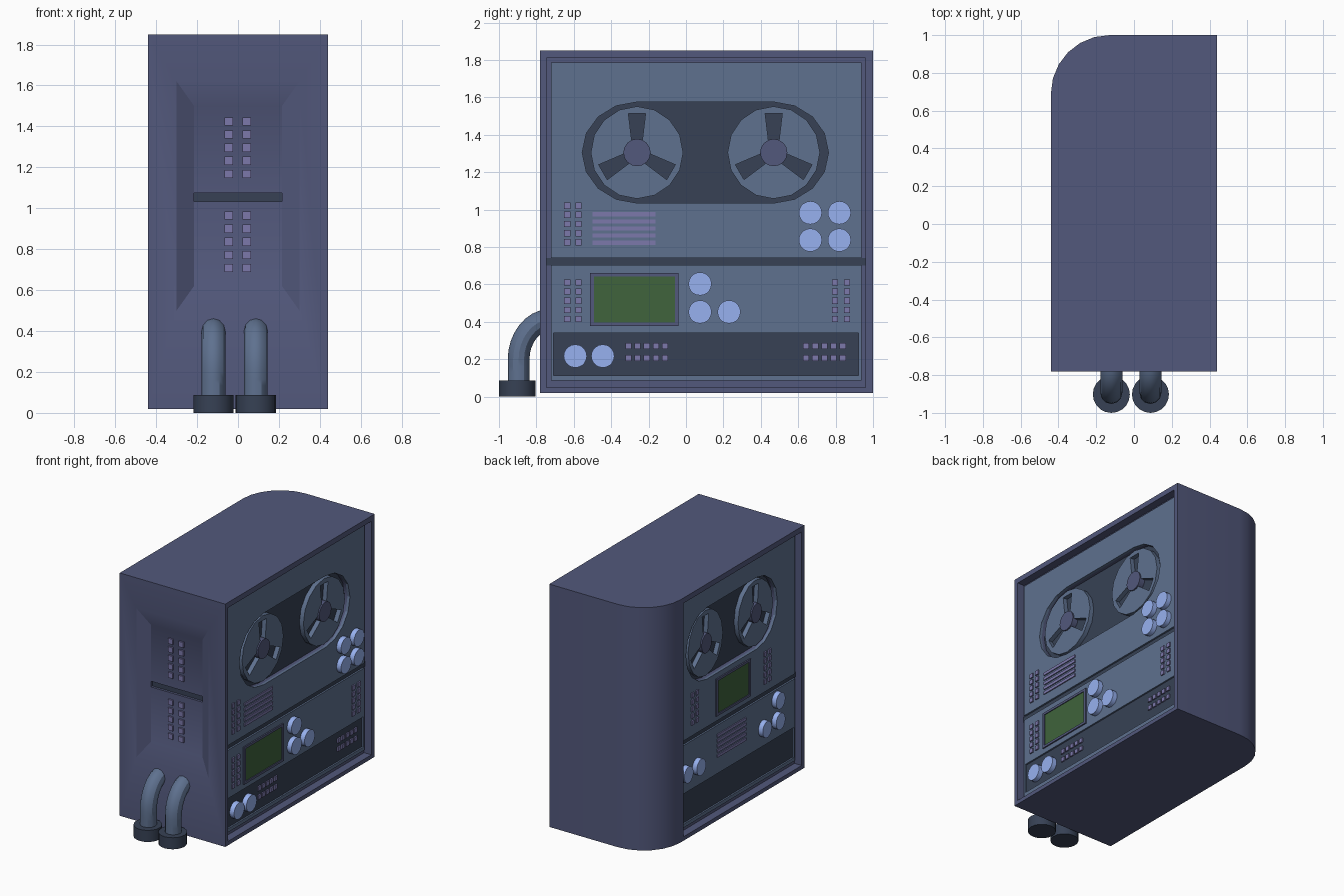
import bpy, bmesh, math
from mathutils import Vector

if "Cube" in bpy.data.objects:
    bpy.data.objects.remove(bpy.data.objects["Cube"])


def material(name, rgb):
    m = bpy.data.materials.new(name)
    m.diffuse_color = (*rgb, 1)
    m.use_nodes = True
    m.node_tree.nodes["Principled BSDF"].inputs["Base Color"].default_value = m.diffuse_color
    return m


BODY = material("body_violet", (.085, .098, .2))
PANEL = material("panel_blue", (.113, .165, .275))
DARK = material("dark_slate", (.038, .053, .09))
KNOB = material("knob_blue", (.31, .44, .87))
BUTTON = material("button_lilac", (.2, .19, .41))
SCREEN = material("screen_green", (.05, .125, .045))


# Face frames: (u, v, depth below the face) -> world
def right(u, v, d): return Vector((.44 - d, u, v))
def left(u, v, d): return Vector((-.44 + d, u, v))
def front(u, v, d): return Vector((u, -.78 + d, v))
def top(u, v, d): return Vector((u, v, 1.85 - d))


def add_prism(bm, frame, pts, d0, d1, pts1=None):
    a = [bm.verts.new(frame(u, v, d0)) for u, v in pts]
    b = [bm.verts.new(frame(u, v, d1)) for u, v in (pts1 or pts)]
    n = len(a)
    bm.faces.new(a)
    bm.faces.new(b[::-1])
    for i in range(n):
        bm.faces.new((a[i], b[i], b[(i + 1) % n], a[(i + 1) % n]))


def finish(name, bm, mat):
    bmesh.ops.recalc_face_normals(bm, faces=bm.faces)
    me = bpy.data.meshes.new(name)
    bm.to_mesh(me)
    bm.free()
    ob = bpy.data.objects.new(name, me)
    bpy.context.collection.objects.link(ob)
    if mat:
        me.materials.append(mat)
    return ob


def prisms(name, frame, outlines, d0, d1, mat=None, pts1=None):
    bm = bmesh.new()
    for pts in outlines:
        add_prism(bm, frame, pts, d0, d1, pts1)
    return finish(name, bm, mat)


def select(ob):
    bpy.ops.object.select_all(action='DESELECT')
    bpy.context.view_layer.objects.active = ob
    ob.select_set(True)


def cut(ob, cutter, keep=False):
    m = ob.modifiers.new("cut", 'BOOLEAN')
    m.operation, m.solver, m.object = 'DIFFERENCE', 'EXACT', cutter
    select(ob)
    bpy.ops.object.modifier_apply(modifier=m.name)
    if not keep:
        bpy.data.objects.remove(cutter)


def smooth(ob):
    select(ob)
    bpy.ops.object.shade_smooth_by_angle(angle=math.radians(30))


def rect(u0, u1, v0, v1):
    return [(u0, v0), (u1, v0), (u1, v1), (u0, v1)]


def ellipse(u, v, ru, rv, n=16):
    return [(u + ru * math.cos(2 * math.pi * i / n), v + rv * math.sin(2 * math.pi * i / n)) for i in range(n)]


def slot(ua, ub, v, ru, rv, n=8):
    arc = [math.pi * (i / n - .5) for i in range(n + 1)]
    return ([(ub + ru * math.cos(t), v + rv * math.sin(t)) for t in arc]
            + [(ua - ru * math.cos(t), v - rv * math.sin(t)) for t in arc])


def grid(u, v, nu, nv, du, dv, su, sv):
    return [rect(u + i * du - su, u + i * du + su, v + j * dv - sv, v + j * dv + sv)
            for i in range(nu) for j in range(nv)]


# Cabinet with one rounded vertical corner
corner = [(-.13 - .31 * math.sin(i * math.pi / 12), .69 + .31 * math.cos(i * math.pi / 12)) for i in range(7)]
cabinet = prisms("cabinet", top, [[(.44, -.78), (.44, 1)] + corner + [(-.44, -.78)]], 0, 1.83, BODY)


def reel_side(side, frame, u0, u1, ua, ub, vc, k):
    """Recess, two panels and a pair of reels; k squeezes the reels along the wall."""
    cut(cabinet, prisms("cutter", frame, [rect(u0, u1, .05, 1.81)], -.05, .06))
    opening = slot(ua, ub, vc, .293 * k, .27)
    upper = prisms(side + "_upper_panel", frame, [rect(u0 + .022, u1 - .022, .74, 1.787)], .04, .06, PANEL)
    lower = prisms(side + "_lower_panel", frame, [rect(u0 + .022, u1 - .022, .085, .704)], .04, .06, PANEL)
    slot_cutter = prisms("cutter", frame, [opening], -.05, .095)
    cut(cabinet, slot_cutter, True)
    cut(upper, slot_cutter)
    prisms(side + "_reel_bay_floor", frame, [opening], .085, .097, DARK)
    # recessed dark strip and divider
    strip = rect(u0 + .036, u1 - .038, .112, .34)
    cut(lower, prisms("cutter", frame, [strip], 0, .1))
    prisms(side + "_dark_strip", frame, [strip], .052, .062, DARK)
    prisms(side + "_divider", frame, [rect(u0, u1, .702, .742)], .053, .062, DARK)
    # reels with three windows and a hub
    windows = []
    for u in (ua, ub):
        for a in (90, 210, 330):
            c, s = math.cos(math.radians(a)), math.sin(math.radians(a))
            windows.append([(u + k * (r * c - w * s), vc + r * s + w * c)
                            for r, w in ((.06, .028), (.21, .046), (.21, -.046), (.06, -.028))])
    reels = prisms(side + "_reels", frame, [ellipse(u, vc, .247 * k, .247) for u in (ua, ub)], .05, .084, PANEL)
    cut(reels, prisms("cutter", frame, windows, .02, .11))
    smooth(reels)
    smooth(prisms(side + "_reel_hubs", frame, [ellipse(u, vc, .073 * k, .073) for u in (ua, ub)], .04, .086, BODY))


def knobs(name, frame, places, k=1, d=.04):
    smooth(prisms(name, frame, [ellipse(u, v, .062 * k, .062, 20) for u, v in places], d - .037, d + .005, KNOB))


def display(side, frame, u0, u1, v0, v1):
    surround = prisms(side + "_screen_surround", frame, [rect(u0, u1, v0, v1)], .03, .045, BODY)
    inner = rect(u0 + .02, u1 - .02, v0 + .018, v1 - .018)
    cut(surround, prisms("cutter", frame, [inner], 0, .1))
    prisms(side + "_screen", frame, [inner], .036, .045, SCREEN)


# Right side
reel_side("right", right, -.745, .96, -.262, .469, 1.305, 1)
display("right", right, -.512, -.04, .378, .66)
knobs("right_knobs", right, [(u, v) for u in (.665, .82) for v in (.837, .983)]
      + [(.075, .603), (.075, .453), (.23, .453)])
knobs("right_strip_knobs", right, [(-.592, .217), (-.445, .217)], d=.052)
b = .0165
prisms("right_buttons", right, grid(-.635, .825, 2, 5, .06, .049, b, b) + grid(-.635, .415, 2, 5, .06, .049, b, b)
       + grid(.796, .415, 2, 5, .064, .049, b, b), .03, .045, BUTTON)
prisms("right_strip_buttons", right, grid(-.308, .206, 5, 2, .049, .064, b, b)
       + grid(.642, .206, 5, 2, .049, .064, b, b), .042, .055, BUTTON)
prisms("right_vent_bars", right, grid(-.332, .823, 1, 5, 0, .038, .168, .011), .032, .045, BUTTON)

# Left side, shorter because of the rounded corner
reel_side("left", left, -.75, .66, -.27, .325, 1.37, .84)
display("left", left, -.19, .22, .78, 1.06)
knobs("left_knobs", left, [(-.505, .63), (-.505, .475), (-.345, .475), (.59, .49), (.44, .49)], .88)
prisms("left_buttons", left, grid(.445, .84, 2, 5, .055, .052, .014, b)
       + grid(-.42, .82, 2, 5, .055, .052, .014, b), .03, .045, BUTTON)
prisms("left_vent_bars", left, grid(.035, .475, 1, 5, 0, .038, .17, .011), .032, .045, BUTTON)

# Front recess with sloped walls and a groove
s = .05 / .055
cut(cabinet, prisms("cutter", front, [rect(-.385, .385, .38, 1.74)], -.05, .05,
                    pts1=rect(-.215, .215, .62, 1.5)))
cut(cabinet, prisms("cutter", front, [rect(-.215, .215, 1.032, 1.075)], .02, .075))
prisms("front_groove_floor", front, [rect(-.215, .215, 1.032, 1.075)], .068, .08, DARK)
prisms("front_buttons", front, grid(-.045, 1.168, 2, 5, .088, .064, .02, .02)
       + grid(-.045, .708, 2, 5, .088, .064, .02, .02), .038, .055, BUTTON)
smooth(cabinet)

# Two bent pipes standing in collars
for side, x in (("left", -.12), ("right", .087)):
    cu = bpy.data.curves.new(side + "_pipe", 'CURVE')
    cu.dimensions, cu.bevel_depth, cu.bevel_resolution = '3D', .058, 4
    cu.resolution_u, cu.use_fill_caps = 8, True
    sp = cu.splines.new('BEZIER')
    sp.bezier_points.add(2)
    for p, (co, h) in zip(sp.bezier_points, (((-.895, .03), (0, .05)), ((-.895, .2), (0, .11)), ((-.73, .41), (.09, .0)))):
        p.co = (x, *co)
        p.handle_left = (x, co[0] - h[0], co[1] - h[1])
        p.handle_right = (x, co[0] + h[0], co[1] + h[1])
    cu.materials.append(PANEL)
    ob = bpy.data.objects.new(side + "_pipe", cu)
    bpy.context.collection.objects.link(ob)
    select(ob)
    bpy.ops.object.convert(target='MESH')
    smooth(bpy.context.view_layer.objects.active)
    smooth(prisms(side + "_pipe_collar", top, [ellipse(x, -.902, .098, .098, 20)], 1.763, 1.85, DARK))
